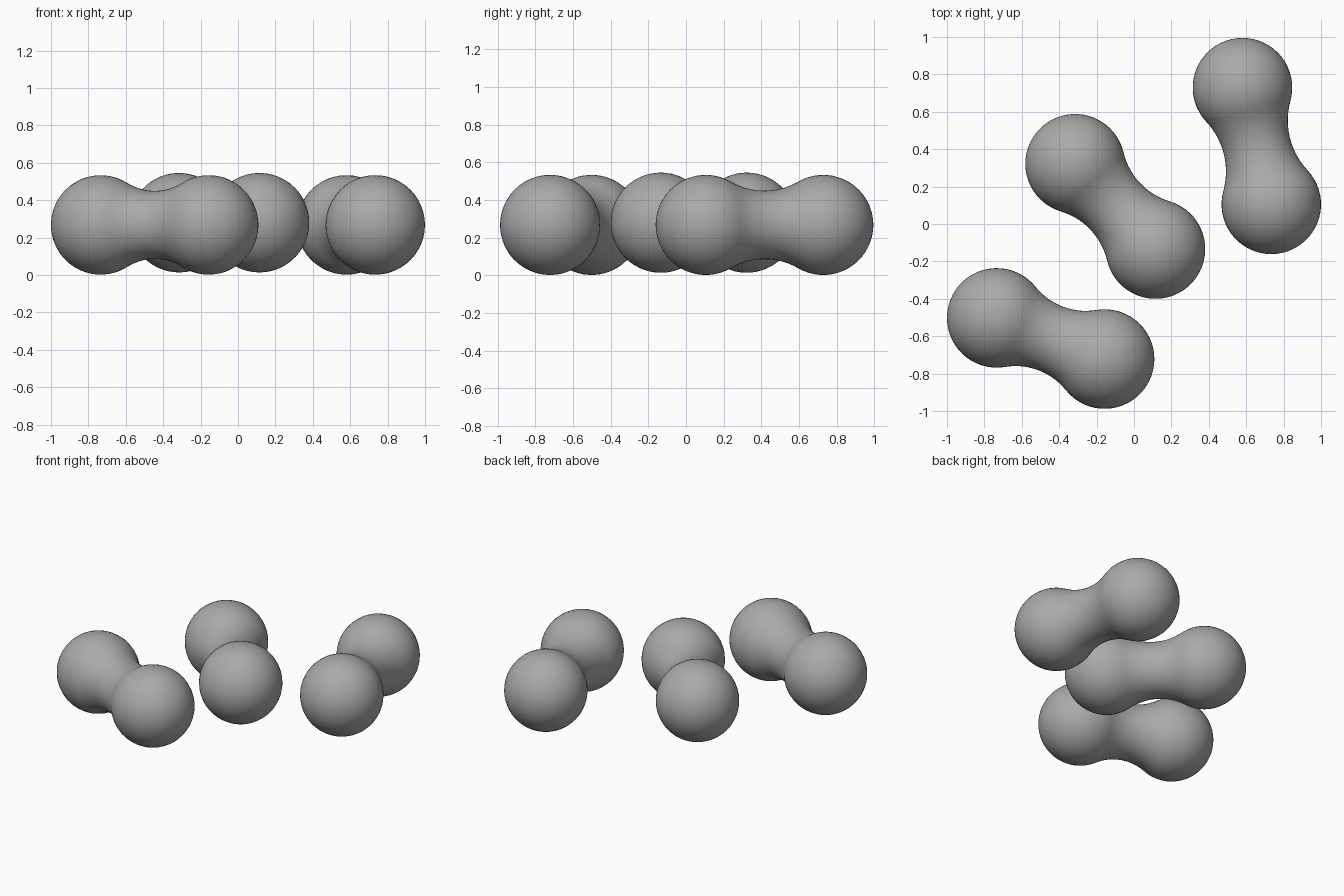
import bpy
import bmesh
from math import atan2, cos, sin, pi, hypot
from mathutils import Matrix, Vector

cube = bpy.data.objects.get("Cube")
if cube:
    bpy.data.objects.remove(cube, do_unlink=True)

# Single plain grey
grey = bpy.data.materials.new("plain_grey")
grey.use_nodes = True
colour = (0.4, 0.4, 0.4, 1.0)
grey.diffuse_color = colour
bsdf = grey.node_tree.nodes["Principled BSDF"]
bsdf.inputs["Base Color"].default_value = colour
bsdf.inputs["Roughness"].default_value = 0.7

BALL = 0.266     # radius of each end
NECK = 0.182     # radius at the waist
SIDES = 48


def arc(cx, cy, r, start, end, steps):
    return [Vector((cx + r * cos(start + (end - start) * i / steps),
                    cy + r * sin(start + (end - start) * i / steps), 0))
            for i in range(steps + 1)]


def blob(name, a, b, z):
    """Two balls joined by a smooth waist, lathed around the line from a to b."""
    half = hypot(b[0] - a[0], b[1] - a[1]) / 2
    # Fillet circle touching both balls and the waist
    fillet = (half**2 + NECK**2 - BALL**2) / (2 * (BALL - NECK))
    lean = atan2(NECK + fillet, half)
    profile = arc(-half, 0, BALL, pi, lean, 18)
    profile += arc(0, NECK + fillet, fillet, pi + lean, 2 * pi - lean, 14)[1:-1]
    profile += arc(half, 0, BALL, pi - lean, 0, 18)

    bm = bmesh.new()
    verts = [bm.verts.new(p) for p in profile]
    edges = [bm.edges.new(pair) for pair in zip(verts, verts[1:])]
    bmesh.ops.spin(bm, geom=verts + edges, cent=(0, 0, 0), axis=(1, 0, 0),
                   angle=2 * pi, steps=SIDES)
    bmesh.ops.remove_doubles(bm, verts=bm.verts, dist=0.0005)
    bmesh.ops.recalc_face_normals(bm, faces=bm.faces)
    for face in bm.faces:
        face.smooth = True

    mesh = bpy.data.meshes.new(name)
    bm.to_mesh(mesh)
    bm.free()
    mesh.materials.append(grey)
    obj = bpy.data.objects.new(name, mesh)
    turn = atan2(b[1] - a[1], b[0] - a[0])
    middle = ((a[0] + b[0]) / 2, (a[1] + b[1]) / 2, z)
    obj.matrix_world = Matrix.Translation(middle) @ Matrix.Rotation(turn, 4, 'Z')
    bpy.context.collection.objects.link(obj)


# Three separate double-ended blobs
blob("front_blob", (-0.734, -0.502), (-0.157, -0.722), 0.268)
blob("middle_blob", (-0.315, 0.322), (0.115, -0.134), 0.28)
blob("left_blob", (0.58, 0.729), (0.734, 0.105), 0.268)
